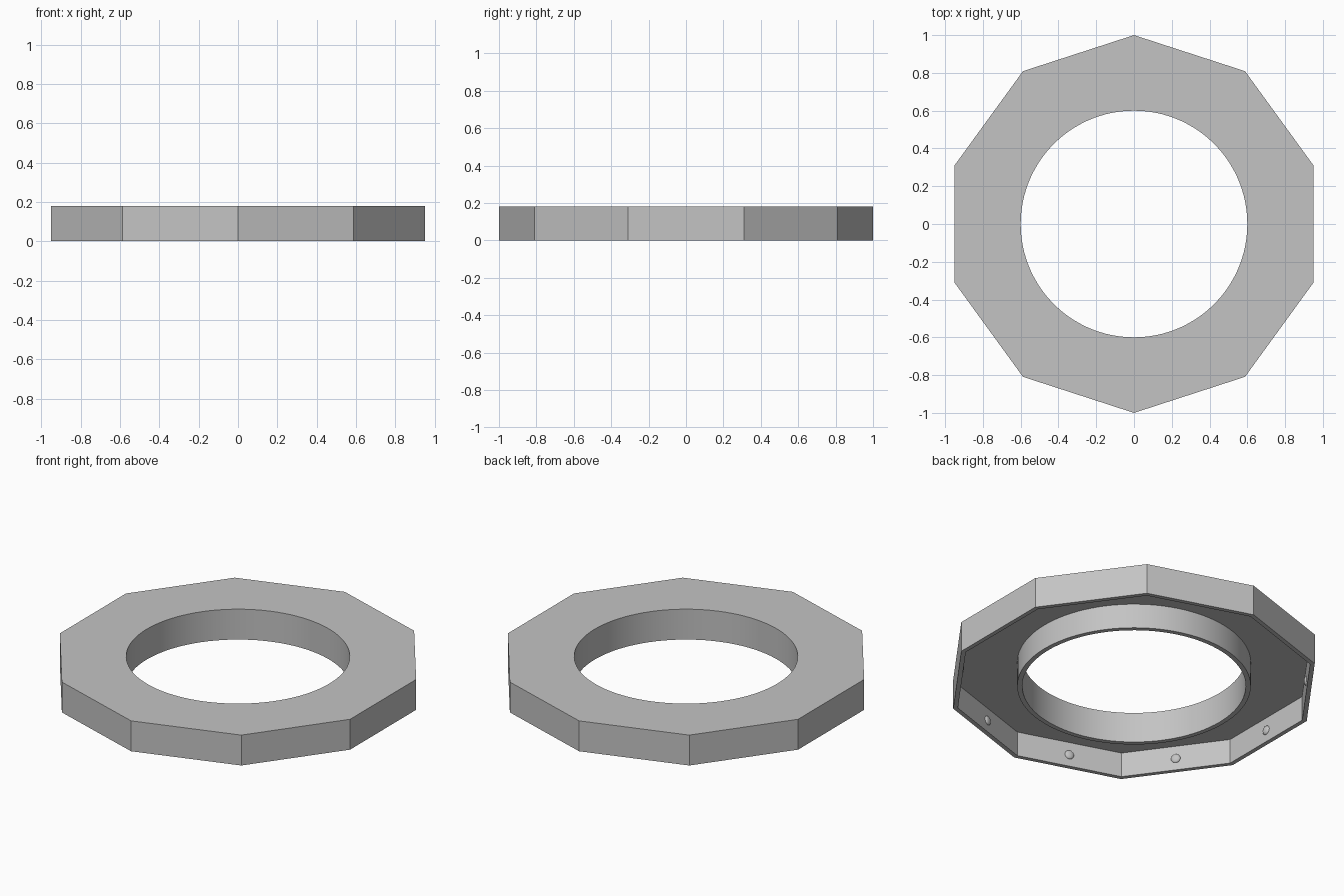
import bpy, bmesh, math
from mathutils import Matrix, Vector

cube = bpy.data.objects.get("Cube")
if cube:
    bpy.data.objects.remove(cube)

SIDES, STEPS = 10, 10
HEIGHT, ROOF_Z = 0.18, 0.146
OUTER, OUTER_IN = 1.0, 0.974
HOLE, COLLAR = 0.6, 0.627

grey = bpy.data.materials.new("light_grey")
grey.use_nodes = True
colour = (0.55, 0.55, 0.55, 1)
grey.diffuse_color = colour
grey.node_tree.nodes["Principled BSDF"].inputs["Base Color"].default_value = colour


def loop(bm, radius, count, z):
    """Closed loop of vertices starting at the back corner."""
    angles = [math.pi / 2 + math.tau * i / count for i in range(count)]
    return [bm.verts.new((radius * math.cos(a), radius * math.sin(a), z)) for a in angles]


def band(bm, a, b):
    """Quads between two loops of equal count."""
    n = len(a)
    for i in range(n):
        bm.faces.new((a[i], a[(i + 1) % n], b[(i + 1) % n], b[i]))


def plate(bm, polygon, circle):
    """One flat face per side between a polygon and a round loop."""
    for s in range(SIDES):
        arc = [circle[(s * STEPS + k) % len(circle)] for k in range(STEPS + 1)]
        bm.faces.new([polygon[(s + 1) % SIDES], polygon[s]] + arc)


def finish(bm, name):
    bmesh.ops.recalc_face_normals(bm, faces=bm.faces)
    mesh = bpy.data.meshes.new(name)
    bm.to_mesh(mesh)
    bm.free()
    mesh.materials.append(grey)
    obj = bpy.data.objects.new(name, mesh)
    bpy.context.collection.objects.link(obj)
    bpy.ops.object.select_all(action='DESELECT')
    obj.select_set(True)
    bpy.context.view_layer.objects.active = obj
    bpy.ops.object.shade_smooth_by_angle(angle=math.radians(30))
    return obj


# Ten-sided shell, hollow underneath, with a round collar about the hole
bm = bmesh.new()
out_low, out_top = (loop(bm, OUTER, SIDES, z) for z in (0, HEIGHT))
in_low, in_roof = (loop(bm, OUTER_IN, SIDES, z) for z in (0, ROOF_Z))
round_count = SIDES * STEPS
hole_low, hole_top = (loop(bm, HOLE, round_count, z) for z in (0, HEIGHT))
collar_low, collar_roof = (loop(bm, COLLAR, round_count, z) for z in (0, ROOF_Z))
for a, b in ((out_low, out_top), (out_low, in_low), (in_low, in_roof),
             (hole_low, hole_top), (hole_low, collar_low), (collar_low, collar_roof)):
    band(bm, a, b)
plate(bm, out_top, hole_top)
plate(bm, in_roof, collar_roof)
finish(bm, "ring_shell")

# Small snap bumps in the middle of each inner side
bm = bmesh.new()
apothem = OUTER_IN * math.cos(math.pi / SIDES)
for s in range(SIDES):
    place = (Matrix.Rotation(math.tau * s / SIDES, 4, 'Z')
             @ Matrix.Translation(Vector((apothem, 0, 0.07)))
             @ Matrix.Diagonal((0.012, 0.026, 0.026, 1)))
    bmesh.ops.create_uvsphere(bm, u_segments=20, v_segments=12, radius=1, matrix=place)
finish(bm, "snap_bumps")
